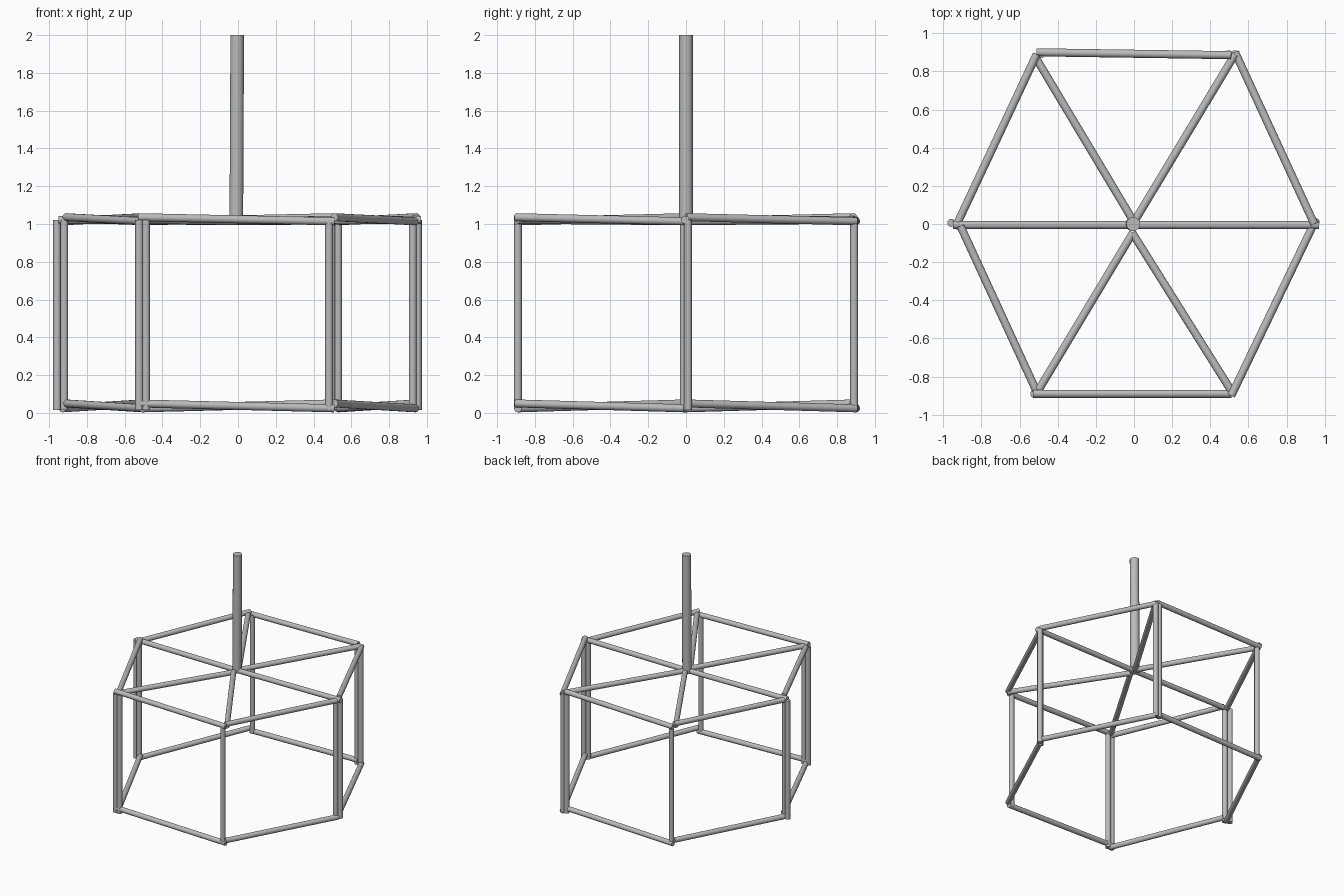
import bpy
from mathutils import Vector

if "Cube" in bpy.data.objects:
    bpy.data.objects.remove(bpy.data.objects["Cube"])

steel = bpy.data.materials.new("grey steel")
steel.diffuse_color = (0.5, 0.5, 0.5, 1)
steel.use_nodes = True
steel.node_tree.nodes["Principled BSDF"].inputs["Base Color"].default_value = steel.diffuse_color


def rod(name, a, b, r=0.021, sides=16):
    """Capped cylinder between two points."""
    a, b = Vector(a), Vector(b)
    d = b - a
    bpy.ops.mesh.primitive_cylinder_add(vertices=sides, radius=r, depth=d.length,
                                        location=(a + b) / 2)
    o = bpy.context.object
    o.name = name
    o.rotation_mode = 'QUATERNION'
    o.rotation_quaternion = d.to_track_quat('Z', 'Y')
    o.data.materials.append(steel)
    bpy.ops.object.shade_smooth_by_angle()
    return o


# Rim edges of the hexagon, counterclockwise, each sloping slightly down
edges = [
    ((0.945, 0.0), (0.53, 0.90)),
    ((0.51, 0.885), (-0.51, 0.90)),
    ((-0.51, 0.89), (-0.93, -0.005)),
    ((-0.91, -0.01), (-0.505, -0.89)),
    ((-0.53, -0.89), (0.51, -0.89)),
    ((0.51, -0.90), (0.94, -0.005)),
]
for i, (a, b) in enumerate(edges):
    rod(f"top_rim_{i}", (*a, 1.036), (*b, 1.014))
    rod(f"bottom_rim_{i}", (*a, 0.05), (*b, 0.024))

# Corner posts, some of them doubled
posts = [
    (0.925, -0.012), (0.952, 0.010),
    (0.53, 0.89), (0.495, 0.89),
    (-0.487, 0.89),
    (-0.92, -0.01), (-0.958, 0.006),
    (-0.523, -0.89), (-0.487, -0.89),
    (0.482, -0.89),
]
for i, (x, y) in enumerate(posts):
    rod(f"corner_post_{i}", (x, y, 0.015), (x, y, 1.02))

# Spokes of the upper frame
spokes = [
    ((0.0, -0.005), (0.97, -0.005)),
    ((0.0, 0.01), (0.53, 0.89)),
    ((0.0, 0.01), (-0.52, 0.88)),
    ((0.0, -0.005), (-0.95, -0.005)),
    ((-0.005, -0.045), (-0.50, -0.87)),
    ((-0.01, -0.045), (0.52, -0.89)),
]
for i, (a, b) in enumerate(spokes):
    rod(f"spoke_{i}", (*a, 1.015), (*b, 1.022))

# Central mast
rod("mast", (-0.009, 0, 1.0), (-0.004, 0, 2.0), 0.036, 24)
